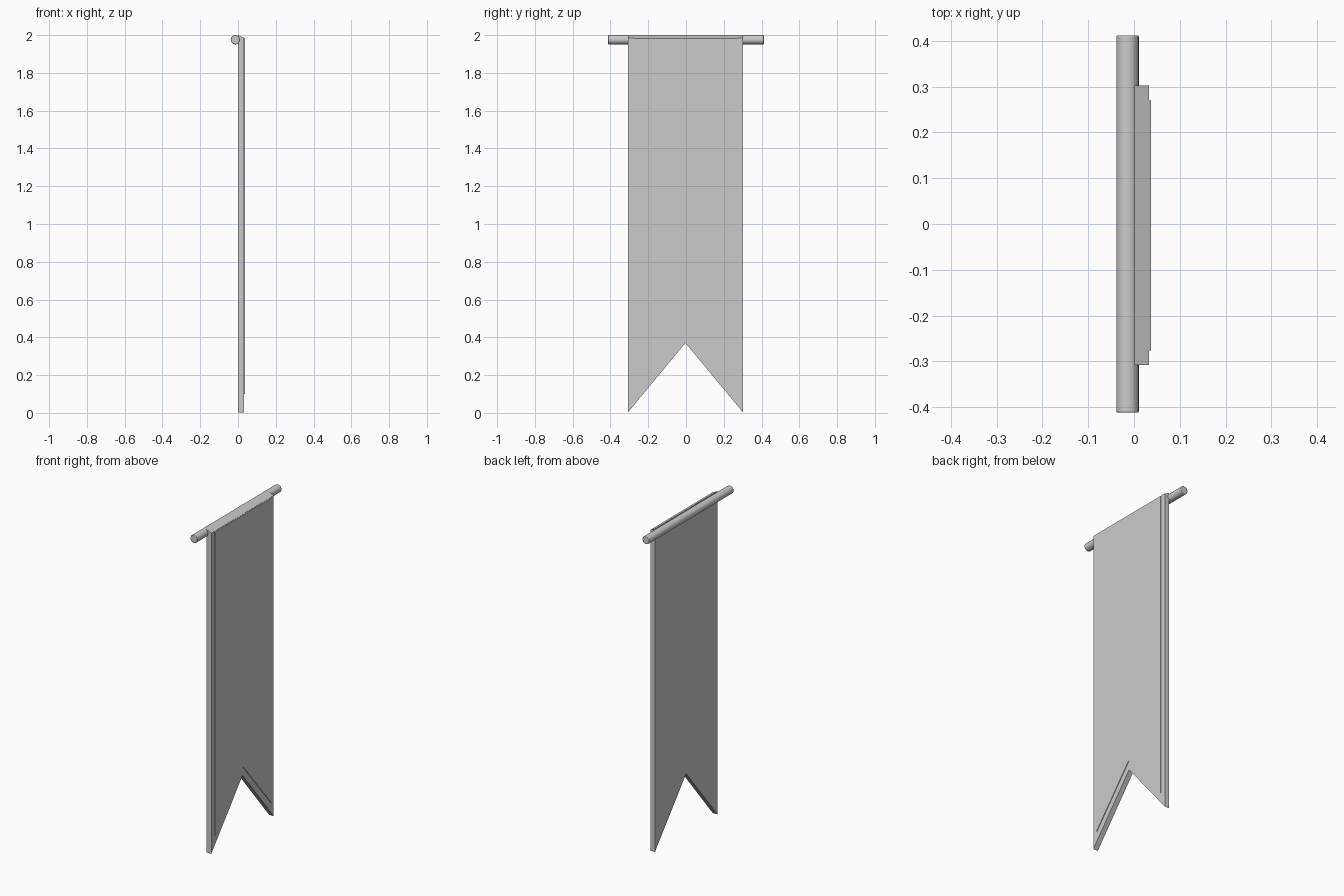
import bpy, bmesh
from math import radians

if "Cube" in bpy.data.objects:
    bpy.data.objects.remove(bpy.data.objects["Cube"])


def pennant(name, profile, x_back, x_front, front_top):
    """Extrude a y-z outline along x; the front top edge drops to front_top."""
    top = max(z for _, z in profile)
    bm = bmesh.new()
    back = [bm.verts.new((x_back, y, z)) for y, z in profile]
    front = [bm.verts.new((x_front, y, front_top if z == top else z)) for y, z in profile]
    bm.faces.new(back)
    bm.faces.new(front[::-1])
    n = len(profile)
    for i in range(n):
        j = (i + 1) % n
        bm.faces.new((back[i], front[i], front[j], back[j]))
    bmesh.ops.recalc_face_normals(bm, faces=bm.faces)
    mesh = bpy.data.meshes.new(name)
    bm.to_mesh(mesh)
    bm.free()
    obj = bpy.data.objects.new(name, mesh)
    bpy.context.collection.objects.link(obj)
    return obj


def swallowtail(y0, y1, bottom, notch, top):
    """Outline of a banner with a V cut in its lower edge."""
    return [(y0, top), (y0, bottom), ((y0 + y1) / 2, notch), (y1, bottom), (y1, top)]


# Cloth with a sloping top edge
pennant("banner_cloth", swallowtail(-0.308, 0.302, 0.002, 0.37, 2.0), 0.001, 0.033, 1.985)

# Thin raised panel on the face, leaving a border at the sides and notch
pennant("raised_panel", swallowtail(-0.276, 0.27, 0.1, 0.425, 1.985), 0.031, 0.037, 1.982)

# Hanging rod
bpy.ops.mesh.primitive_cylinder_add(vertices=20, radius=0.0245, depth=0.824,
                                    location=(-0.014, 0, 1.9755), rotation=(radians(90), 0, 0))
rod = bpy.context.object
rod.name = "hanging_rod"
bevel = rod.modifiers.new("soft_ends", 'BEVEL')
bevel.width = 0.003
bevel.segments = 2
bevel.limit_method = 'ANGLE'
bevel.angle_limit = radians(50)
bpy.ops.object.shade_smooth_by_angle(angle=radians(40))
